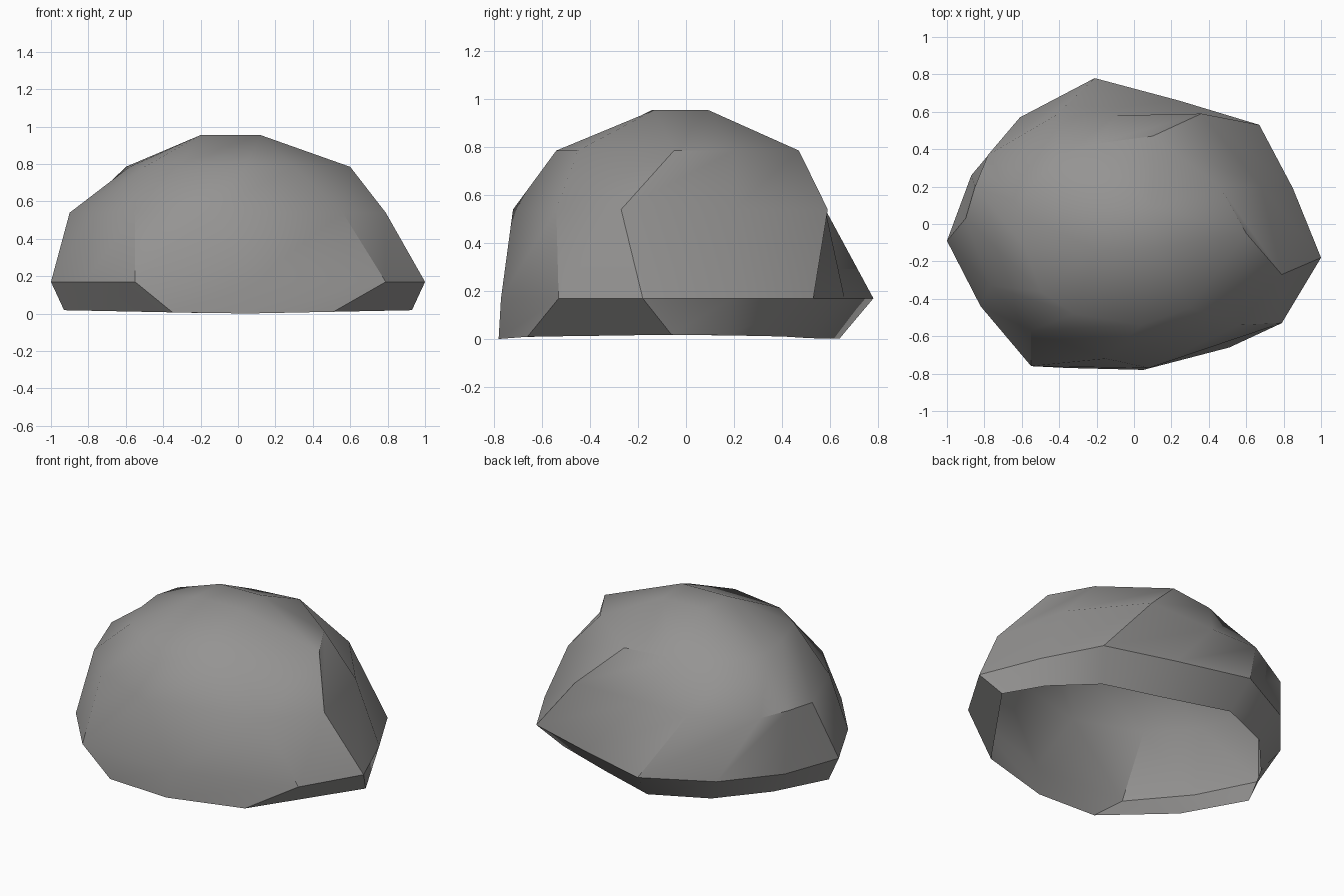
import bpy
import bmesh
import math

default_cube = bpy.data.objects.get("Cube")
if default_cube:
    bpy.data.objects.remove(default_cube, do_unlink=True)


def flat_material(name, colour):
    material = bpy.data.materials.new(name)
    material.use_nodes = True
    material.diffuse_color = colour
    shader = material.node_tree.nodes["Principled BSDF"]
    shader.inputs["Base Color"].default_value = colour
    shader.inputs["Roughness"].default_value = 1
    return material


# Outlines of the boulder, in hundredths, counter-clockwise from the front left corner
foot = [(51, -66), (93, -6), (80, 17), (57, 40), (20, 52), (-18, 64),
        (-52, 49), (-76, 22), (-93, -9), (-72, -45), (-35, -77), (5, -78)]
belly = [(79, -53), (100, -18), (85, 19), (67, 53), (24, 66), (-21, 78),
         (-61, 57), (-87, 26), (-100, -9), (-82, -44), (-55, -76), (8, -77)]
shoulder = [(56, -54), (79, -27), (68, 20), (36, 59), (-10, 58), (-42, 58),
            (-78, 37), (-85, 20), (-90, 3), (-77, -33), (-55, -57), (-15, -72)]
brow = [(30, -45), (60, -5), (46, 20), (10, 47), (-20, 43), (-40, 35),
        (-56, 20), (-60, 5), (-58, -13), (-50, -36), (-32, -48), (4, -54)]

# The crown has four corners, each shared by three columns of the brow
crown_corners = [(12, -13), (10, 9), (-18, 8), (-20, -14)]
columns = len(brow)
crown = [crown_corners[(i + 1) // 3 % 4] for i in range(columns)]


def add_ring(mesh, outline, height, lift=0):
    """Place an outline at a height, raised towards its two sides by lift."""
    return [mesh.verts.new((x / 100, y / 100, height + lift * abs(x) / 100))
            for x, y in outline]


# Open shell lofted from the foot up to the crown
mesh = bmesh.new()
rings = [add_ring(mesh, foot, 0, lift=0.02),
         add_ring(mesh, belly, 0.17),
         add_ring(mesh, shoulder, 0.54),
         add_ring(mesh, brow, 0.785),
         add_ring(mesh, crown, 0.955)]

for lower, upper in zip(rings, rings[1:]):
    for i in range(columns):
        j = (i + 1) % columns
        mesh.faces.new((lower[i], lower[j], upper[j], upper[i]))

# Crown cap, then the repeated crown points are welded
mesh.faces.new([rings[-1][i] for i in range(0, columns, 3)])
bmesh.ops.remove_doubles(mesh, verts=mesh.verts[:], dist=0.001)
bmesh.ops.recalc_face_normals(mesh, faces=mesh.faces[:])

data = bpy.data.meshes.new("boulder_shell")
mesh.to_mesh(data)
mesh.free()
data.materials.append(flat_material("stone_grey", (0.3, 0.295, 0.29, 1)))
boulder = bpy.data.objects.new("boulder_shell", data)
bpy.context.collection.objects.link(boulder)

# Soft facets with the hardest breaks kept sharp
bpy.ops.object.select_all(action="DESELECT")
boulder.select_set(True)
bpy.context.view_layer.objects.active = boulder
bpy.ops.object.shade_smooth_by_angle(angle=math.radians(35))
